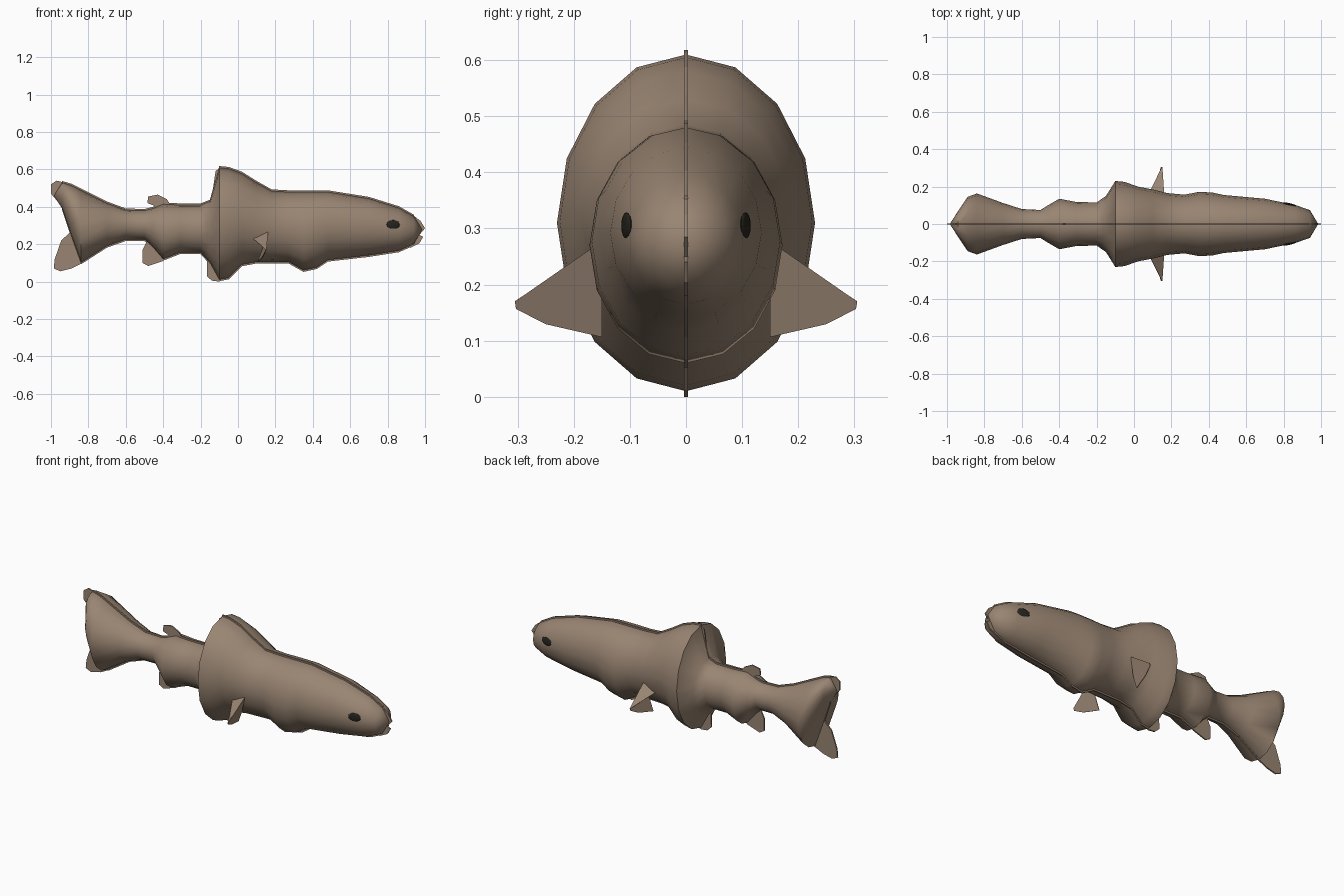
import bpy
import bmesh
from math import sin, cos, tau, radians
from mathutils import Vector

cube = bpy.data.objects.get("Cube")
if cube:
    bpy.data.objects.remove(cube, do_unlink=True)


def make_material(name, color):
    mat = bpy.data.materials.new(name)
    mat.use_nodes = True
    mat.diffuse_color = color
    shader = mat.node_tree.nodes["Principled BSDF"]
    shader.inputs["Base Color"].default_value = color
    shader.inputs["Roughness"].default_value = 0.8
    return mat


skin = make_material("brown skin", (0.32, 0.235, 0.17, 1))
dark = make_material("dark eye", (0.02, 0.018, 0.012, 1))


def finish(bm, name, material, smooth_angle=None):
    """Turn a bmesh into a linked object with one material."""
    bmesh.ops.recalc_face_normals(bm, faces=bm.faces)
    mesh = bpy.data.meshes.new(name)
    bm.to_mesh(mesh)
    bm.free()
    mesh.materials.append(material)
    obj = bpy.data.objects.new(name, mesh)
    bpy.context.collection.objects.link(obj)
    if smooth_angle:
        bpy.ops.object.select_all(action="DESELECT")
        obj.select_set(True)
        bpy.context.view_layer.objects.active = obj
        bpy.ops.object.shade_smooth_by_angle(angle=radians(smooth_angle))
    return obj


def plate(name, outline, thickness=0.008):
    """Thin upright plate in the middle plane from an x-z outline."""
    bm = bmesh.new()
    verts = [bm.verts.new((x, -thickness / 2, z)) for x, z in outline]
    face = bm.faces.new(verts)
    moved = bmesh.ops.extrude_face_region(bm, geom=[face])["geom"]
    bmesh.ops.translate(
        bm,
        vec=(0, thickness, 0),
        verts=[g for g in moved if isinstance(g, bmesh.types.BMVert)],
    )
    bmesh.ops.triangulate(bm, faces=[f for f in bm.faces if len(f.verts) > 4])
    return finish(bm, name, skin)


# Body stations from tail to nose: x, top, bottom, half width
stations = [
    (-.94, .53, .39, .07),
    (-.89, .515, .24, .145),
    (-.84, .49, .1, .163),
    (-.7, .42, .19, .112),
    (-.6, .383, .225, .08),
    (-.5, .38, .225, .075),
    (-.46, .39, .19, .1),
    (-.4, .415, .12, .135),
    (-.31, .41, .155, .118),
    (-.2, .41, .155, .115),
    (-.15, .43, .1, .15),
    (-.1, .61, .01, .23),
    (-.05, .605, .02, .225),
    (.02, .58, .09, .2),
    (.1, .53, .105, .185),
    (.18, .485, .105, .165),
    (.27, .48, .105, .157),
    (.35, .48, .06, .172),
    (.42, .48, .075, .168),
    (.48, .48, .115, .155),
    (.7, .445, .14, .135),
    (.86, .395, .165, .102),
    (.94, .35, .2, .075),
]
SIDES = 16

# Body: elliptical rings bridged and closed to a point at each end
bm = bmesh.new()
rings = []
for x, top, bottom, width in stations:
    mid, half = (top + bottom) / 2, (top - bottom) / 2
    angles = [tau * i / SIDES for i in range(SIDES)]
    rings.append([bm.verts.new((x, width * sin(a), mid + half * cos(a)))
                  for a in angles])
for ring, following in zip(rings, rings[1:]):
    for i in range(SIDES):
        j = (i + 1) % SIDES
        bm.faces.new((ring[i], ring[j], following[j], following[i]))
for ring, tip in ((rings[0], (-.985, 0, .46)), (rings[-1], (.985, 0, .28))):
    point = bm.verts.new(tip)
    for i in range(SIDES):
        bm.faces.new((ring[i], ring[(i + 1) % SIDES], point))
finish(bm, "body", skin, 60)

# Thin ridge standing just proud of the body along back and belly
rise = .008
upper = [(x, top + rise) for x, top, bottom, width in stations]
lower = [(x, bottom - rise) for x, top, bottom, width in stations]
plate("middle_ridge", upper + lower[::-1])

# Flat fins and lips in the middle plane
plate("upper_tail_lobe", [(-.88, .4), (-.94, .4), (-1, .47), (-1, .52),
                          (-.97, .54), (-.875, .515)])
plate("lower_tail_lobe", [(-.88, .28), (-.945, .22), (-.98, .12), (-.985, .07),
                          (-.95, .055), (-.89, .07), (-.83, .1)])
plate("small_back_fin", [(-.36, .41), (-.38, .44), (-.43, .465), (-.48, .455),
                         (-.485, .42), (-.41, .39)])
plate("rear_belly_fin", [(-.48, .23), (-.51, .17), (-.51, .1), (-.48, .083),
                         (-.4, .11), (-.4, .2)])
plate("back_fin_edge", [(-.08, .4), (-.145, .42), (-.12, .59), (-.09, .616)])
plate("front_belly_fin", [(-.1, .1), (-.165, .11), (-.167, .03), (-.14, .005),
                          (-.1, 0), (-.06, .02)])
plate("upper_lip", [(.93, .36), (.975, .325), (1, .285), (.97, .25), (.93, .25)])
plate("lower_lip", [(.92, .25), (.97, .25), (.99, .24), (.97, .205), (.92, .18)])

# Side fins: a thin blade with a folded upper edge
for side, label in ((1, "left"), (-1, "right")):
    bm = bmesh.new()
    points = dict(
        root=(.16, .165, .265),
        rear=(.08, .165, .23),
        tip=(.15, .305, .17),
        end=(.145, .303, .157),
        curve=(.13, .25, .13),
        base=(.107, .15, .107),
        inner=(.13, .15, .17),
    )
    v = {k: bm.verts.new((x, y * side, z)) for k, (x, y, z) in points.items()}
    for corners in ("root tip end curve base inner", "root rear tip"):
        bm.faces.new([v[key] for key in corners.split()])
    fin = finish(bm, label + "_side_fin", skin)
    thick = fin.modifiers.new("thickness", "SOLIDIFY")
    thick.thickness = .004
    thick.offset = 0

# Eyes: flattened discs lying along the tapering head
for side, label in ((1, "left"), (-1, "right")):
    bm = bmesh.new()
    bmesh.ops.create_uvsphere(bm, u_segments=16, v_segments=8, radius=1)
    bmesh.ops.scale(bm, vec=Vector((.036, .006, .024)), verts=bm.verts)
    eye = finish(bm, label + "_eye", dark, 60)
    eye.location = (.83, side * .106, .305)
    eye.rotation_euler = (0, 0, radians(-12 * side))
